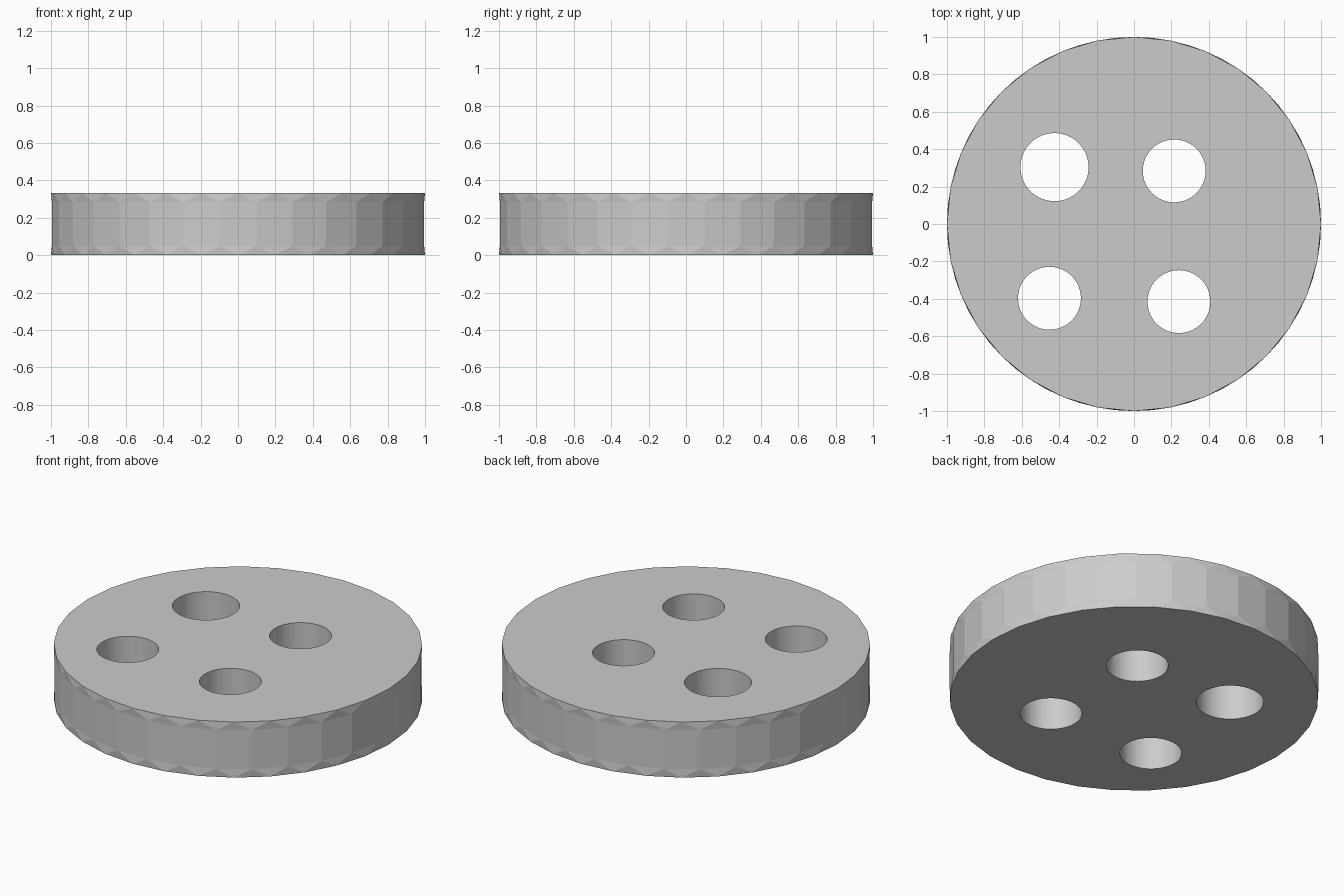
import bpy, bmesh
from math import cos, sin, pi

if "Cube" in bpy.data.objects:
    bpy.data.objects.remove(bpy.data.objects["Cube"])

SIDES = 32
HEIGHT = 0.333


# Disc body: faceted wall whose rims are turned half a step from the middle band
def build_disc():
    bm = bmesh.new()
    rings = []
    for z, turn in ((0, 0), (0.05, 0.5), (HEIGHT - 0.05, 0.5), (HEIGHT, 0)):
        rings.append([bm.verts.new((cos(2 * pi * (i + turn) / SIDES),
                                    sin(2 * pi * (i + turn) / SIDES), z))
                      for i in range(SIDES)])
    bottom, low, high, top = rings
    for i in range(SIDES):
        j = (i + 1) % SIDES
        bm.faces.new((bottom[i], bottom[j], low[i]))
        bm.faces.new((bottom[j], low[j], low[i]))
        bm.faces.new((low[i], low[j], high[j], high[i]))
        bm.faces.new((top[i], high[i], top[j]))
        bm.faces.new((top[j], high[i], high[j]))
    bm.faces.new(top)
    bm.faces.new(bottom[::-1])
    bmesh.ops.recalc_face_normals(bm, faces=bm.faces)
    mesh = bpy.data.meshes.new("disc")
    bm.to_mesh(mesh)
    bm.free()
    obj = bpy.data.objects.new("disc", mesh)
    bpy.context.collection.objects.link(obj)
    return obj


disc = build_disc()

# Four through holes: x, y, radius
holes = ((-0.425, 0.304, 0.182), (0.215, 0.284, 0.168),
         (-0.452, -0.397, 0.168), (0.240, -0.415, 0.168))
for n, (x, y, r) in enumerate(holes):
    bpy.ops.mesh.primitive_cylinder_add(vertices=64, radius=r, depth=1,
                                        location=(x, y, HEIGHT / 2))
    cutter = bpy.context.object
    cutter.name = f"hole_cutter_{n + 1}"
    mod = disc.modifiers.new(f"hole_{n + 1}", "BOOLEAN")
    mod.operation = "DIFFERENCE"
    mod.solver = "EXACT"
    mod.object = cutter
    bpy.context.view_layer.objects.active = disc
    bpy.ops.object.modifier_apply(modifier=mod.name)
    bpy.data.objects.remove(cutter, do_unlink=True)
